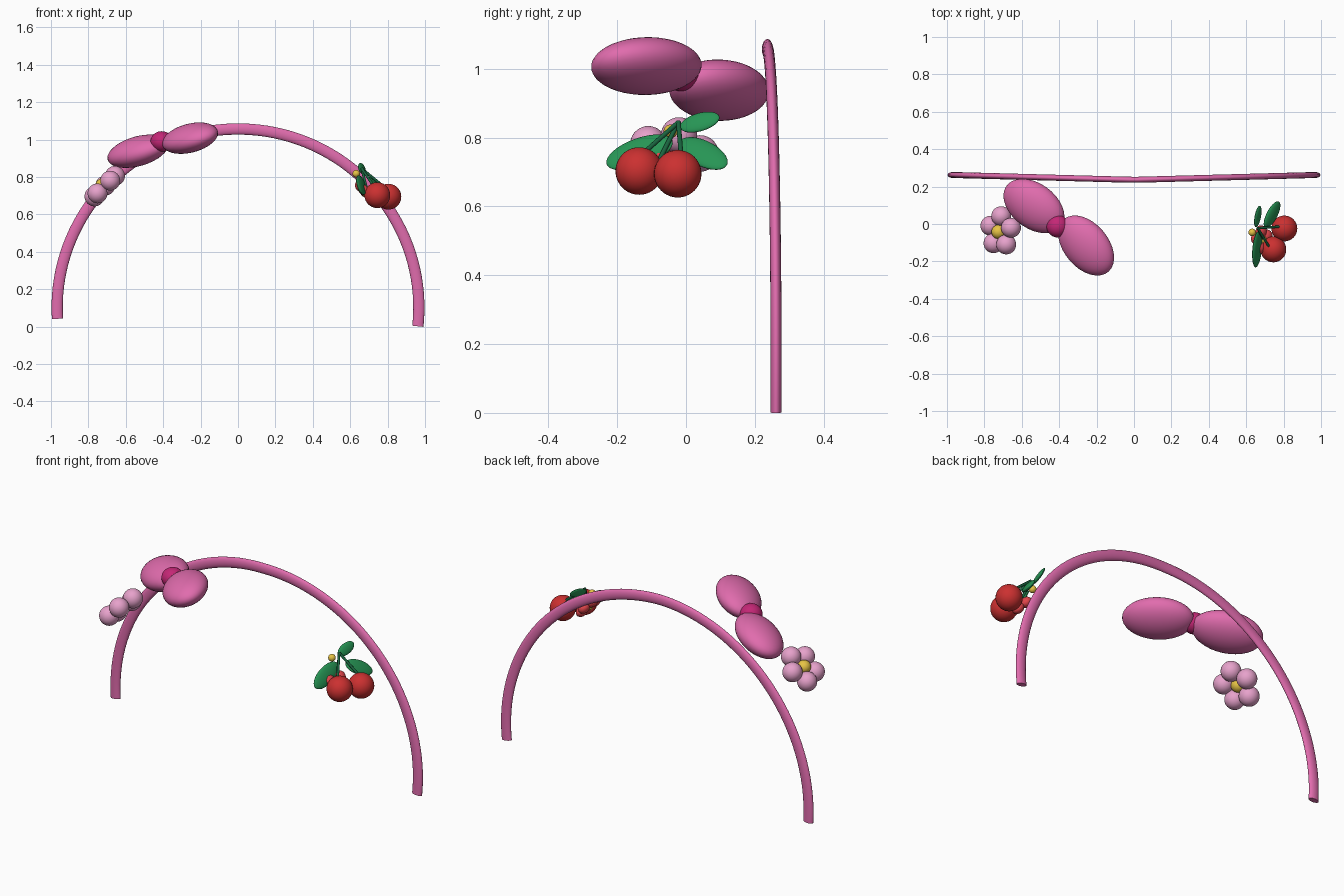
import bpy, bmesh, math
from mathutils import Vector, Matrix

if "Cube" in bpy.data.objects:
    bpy.data.objects.remove(bpy.data.objects["Cube"])


def material(name, rgb):
    m = bpy.data.materials.new(name)
    m.diffuse_color = (*rgb, 1)
    m.use_nodes = True
    m.node_tree.nodes["Principled BSDF"].inputs["Base Color"].default_value = m.diffuse_color
    return m


PINK = material("pink", (0.75, 0.15, 0.42))
MAGENTA = material("magenta", (0.55, 0.02, 0.18))
BLUSH = material("blush", (0.80, 0.36, 0.60))
YELLOW = material("yellow", (0.80, 0.55, 0.06))
RED = material("red", (0.60, 0.03, 0.03))
CORAL = material("coral", (0.75, 0.06, 0.07))
GREEN = material("green", (0.02, 0.30, 0.09))
STEM = material("stem_green", (0.01, 0.13, 0.05))


def finish(name, bm, mat):
    bmesh.ops.recalc_face_normals(bm, faces=bm.faces)
    me = bpy.data.meshes.new(name)
    bm.to_mesh(me)
    bm.free()
    ob = bpy.data.objects.new(name, me)
    bpy.context.collection.objects.link(ob)
    me.materials.append(mat)
    for p in me.polygons:
        p.use_smooth = len(p.vertices) <= 4
    return ob


def frame(u, normal):
    # axes: u = long, v = wide, w = thin
    u = Vector(u).normalized()
    w = Vector(normal)
    w = (w - w.dot(u) * u).normalized()
    return Matrix((u, w.cross(u), w)).transposed()


def ellipsoid(name, loc, radii, mat, u=(1, 0, 0), normal=(0, 0, 1)):
    bm = bmesh.new()
    bmesh.ops.create_uvsphere(bm, u_segments=32, v_segments=20, radius=1)
    m = (Matrix.Translation(loc) @ frame(u, normal).to_4x4()
         @ Matrix.Diagonal((*radii, 1)))
    bmesh.ops.transform(bm, matrix=m, verts=bm.verts)
    return finish(name, bm, mat)


def rod(name, a, b, r, mat):
    a, b = Vector(a), Vector(b)
    bm = bmesh.new()
    bmesh.ops.create_cone(bm, cap_ends=True, segments=10, radius1=r, radius2=r,
                          depth=(b - a).length)
    m = Matrix.Translation((a + b) / 2) @ (b - a).to_track_quat('Z', 'Y').to_matrix().to_4x4()
    bmesh.ops.transform(bm, matrix=m, verts=bm.verts)
    return finish(name, bm, mat)


def flower(name, centre, normal, reach, petal, start, mat, thin=1.0):
    f = frame((0, 1, 0), normal)
    for k in range(5):
        a = math.radians(start + 72 * k)
        d = f @ Vector((math.cos(a), math.sin(a), 0))
        ellipsoid(f"{name}_petal_{k + 1}", Vector(centre) + d * reach,
                  (petal, petal, petal * thin), mat, d, normal)


# headband: oval section swept along an arch
bm = bmesh.new()
rings = []
N, S = 72, 20
for i in range(N + 1):
    t = math.radians(-6 + (183.6 + 6) * i / N)
    c, s = math.cos(t), math.sin(t)
    centre = Vector((0.967 * c, 0.236 + 0.026 * abs(c), 0.102 + 0.955 * s))
    out = Vector((c, 0, s))
    rings.append([bm.verts.new(centre + out * 0.03 * math.cos(q)
                               + Vector((0, 0.016 * math.sin(q), 0)))
                  for q in (2 * math.pi * j / S for j in range(S))])
for r0, r1 in zip(rings, rings[1:]):
    for j in range(S):
        bm.faces.new((r0[j], r0[(j + 1) % S], r1[(j + 1) % S], r1[j]))
bm.faces.new(rings[0])
bm.faces.new(rings[-1])
finish("headband", bm, PINK)

# bow
tilt = (-0.36, -0.19, 1)
ellipsoid("bow_loop_left", (-0.535, 0.096, 0.938), (0.185, 0.125, 0.077), PINK,
          (0.82, -0.57, 0.187), tilt)
ellipsoid("bow_loop_right", (-0.256, -0.115, 1.008), (0.185, 0.125, 0.074), PINK,
          (0.65, -0.75, 0.09), tilt)
ellipsoid("bow_knot", (-0.408, -0.012, 0.99), (0.06, 0.06, 0.055), MAGENTA)

# pale blossom
flower("blossom", (-0.714, -0.04, 0.75), (-0.7, 0, 0.7), 0.082, 0.053, -4, BLUSH)
ellipsoid("blossom_centre", (-0.724, -0.042, 0.757), (0.038, 0.038, 0.036), YELLOW)

# small red blossom behind the cherries
flower("red_blossom", (0.685, -0.085, 0.715), (0.75, 0, 0.66), 0.046, 0.033, 10, CORAL, 0.8)
ellipsoid("red_blossom_centre", (0.685, -0.085, 0.715), (0.024, 0.024, 0.024), YELLOW)
ellipsoid("yellow_bud", (0.632, -0.045, 0.818), (0.02, 0.02, 0.02), YELLOW)

# cherries and stems
top = (0.662, -0.022, 0.845)
for side, c in (("left", (0.745, -0.136, 0.703)), ("right", (0.804, -0.024, 0.695))):
    ellipsoid(f"cherry_{side}", c, (0.069, 0.069, 0.069), RED)
    rod(f"cherry_stem_{side}", top, Vector(c) + Vector((-0.02, 0.01, 0.05)), 0.007, STEM)
rod("blossom_stem", top, (0.69, -0.08, 0.73), 0.007, STEM)

# leaves
leaf_normal = (0.85, 0, 0.5)
ellipsoid("leaf_left", (0.658, -0.135, 0.757), (0.102, 0.047, 0.014), GREEN,
          (0.05, 0.93, 0.33), leaf_normal)
ellipsoid("leaf_right", (0.738, 0.05, 0.754), (0.086, 0.042, 0.014), GREEN,
          (0.45, 0.75, -0.42), leaf_normal)
ellipsoid("leaf_top", (0.662, 0.04, 0.845), (0.06, 0.03, 0.011), GREEN,
          (0.15, 0.93, 0.25), leaf_normal)
